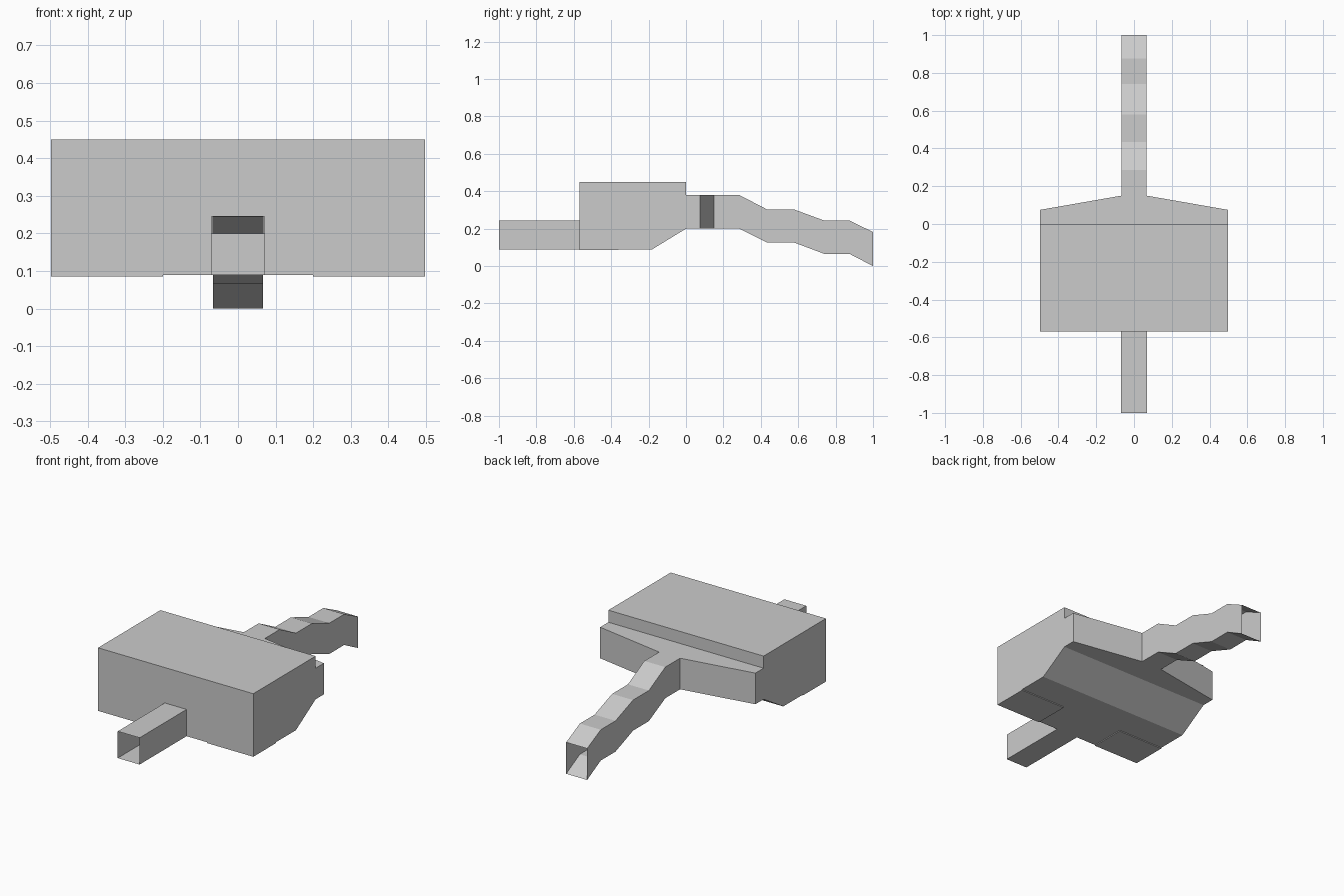
import bpy, bmesh

if "Cube" in bpy.data.objects:
    bpy.data.objects.remove(bpy.data.objects["Cube"])


def finish(name, bm):
    bmesh.ops.remove_doubles(bm, verts=bm.verts, dist=1e-5)
    bmesh.ops.recalc_face_normals(bm, faces=bm.faces)
    mesh = bpy.data.meshes.new(name)
    bm.to_mesh(mesh)
    bm.free()
    obj = bpy.data.objects.new(name, mesh)
    bpy.context.collection.objects.link(obj)
    return obj


def duct(name, half_w, sections):
    """Open-ended square tube through (y, z_bottom, z_top) sections."""
    bm = bmesh.new()
    rings = []
    for y, lo, hi in sections:
        corners = [(-half_w, y, lo), (half_w, y, lo), (half_w, y, hi), (-half_w, y, hi)]
        rings.append([bm.verts.new(c) for c in corners])
    for a, b in zip(rings, rings[1:]):
        for i in range(4):
            j = (i + 1) % 4
            bm.faces.new((a[i], a[j], b[j], b[i]))
    return finish(name, bm)


TUBE_W, TAIL_W, BODY_W, FRONT = 0.07, 0.067, 0.497, -0.57


# Hollow body: side profile swept across x, with openings for both ducts
def body_section(bm, x):
    edge = abs(x)
    back = 0.15 - 0.075 * max(0, edge - TUBE_W) / (BODY_W - TUBE_W)
    profile = [(FRONT, 0.09), (FRONT, 0.245), (FRONT, 0.45), (0, 0.45), (0, 0.38),
               (back, 0.38), (back, 0.2), (0, 0.2), (-0.18, 0.09), (-0.36, 0.09)]
    ring = []
    for y, z in profile:
        px = x
        if edge == TUBE_W and y > 0:
            px = TAIL_W if x > 0 else -TAIL_W
        ring.append(bm.verts.new((px, y, z)))
    return ring


bm = bmesh.new()
rings = [body_section(bm, x) for x in (-BODY_W, -TUBE_W, TUBE_W, BODY_W)]
for strip, (a, b) in enumerate(zip(rings, rings[1:])):
    for i in range(len(a)):
        if strip == 1 and i in (0, 5):
            continue
        j = (i + 1) % len(a)
        bm.faces.new((a[i], a[j], b[j], b[i]))
bm.faces.new(rings[0])
bm.faces.new(rings[-1])
finish("body", bm)

# Straight front tube
duct("front_tube", TUBE_W, [(-1, 0.09, 0.245), (FRONT, 0.09, 0.245)])

# Stepped tail running down to the ground
duct("stepped_tail", TAIL_W, [
    (0.15, 0.2, 0.38), (0.285, 0.2, 0.38), (0.435, 0.125, 0.302), (0.58, 0.125, 0.302),
    (0.74, 0.065, 0.243), (0.875, 0.065, 0.243), (1, 0, 0.182)])

# Thin pads under the front corners
for side, name in ((-1, "left_pad"), (1, "right_pad")):
    bm = bmesh.new()
    bmesh.ops.create_cube(bm, size=1)
    x0, x1, y1 = 0.2, BODY_W, -0.36
    bmesh.ops.scale(bm, vec=(x1 - x0, y1 - FRONT, 0.005), verts=bm.verts)
    bmesh.ops.translate(bm, vec=(side * (x0 + x1) / 2, (FRONT + y1) / 2, 0.0875), verts=bm.verts)
    finish(name, bm)
